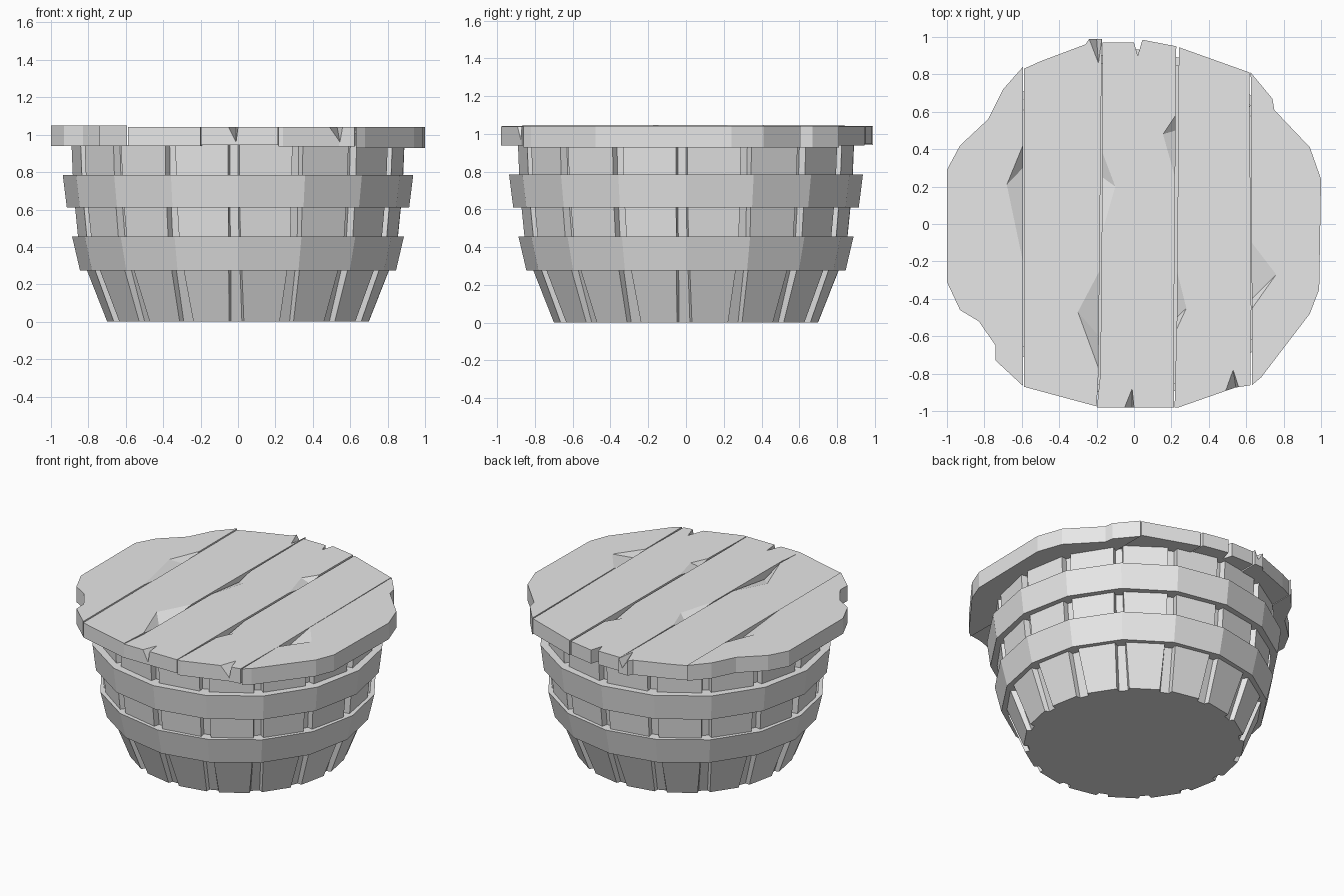
import bpy, bmesh, math
from mathutils import Vector

cube = bpy.data.objects.get("Cube")
if cube:
    bpy.data.objects.remove(cube)

grey = bpy.data.materials.new("weathered grey")
grey.use_nodes = True
GREY = (0.8, 0.8, 0.8, 1)
grey.diffuse_color = GREY
grey.node_tree.nodes["Principled BSDF"].inputs["Base Color"].default_value = GREY
SIDES = 16
STEP = math.tau / SIDES


def make(name, bm):
    bmesh.ops.recalc_face_normals(bm, faces=bm.faces)
    mesh = bpy.data.meshes.new(name)
    bm.to_mesh(mesh)
    bm.free()
    mesh.materials.append(grey)
    obj = bpy.data.objects.new(name, mesh)
    bpy.context.collection.objects.link(obj)
    return obj


def polar(r, a, z):
    return Vector((r * math.cos(a), r * math.sin(a), z))


def loft(bm, rings, closed=False):
    """Bridge rings of points; cap the ends unless the loft closes on itself."""
    loops = [[bm.verts.new(p) for p in ring] for ring in rings]
    n = len(loops[0])
    pairs = list(zip(loops, loops[1:])) + ([(loops[-1], loops[0])] if closed else [])
    for low, high in pairs:
        for i in range(n):
            j = (i + 1) % n
            bm.faces.new((low[i], low[j], high[j], high[i]))
    if not closed:
        bm.faces.new(loops[0])
        bm.faces.new(loops[-1])


# Tub: flat staves separated by recessed grooves
def stave_ring(z, r, half_gap, depth, turn):
    ring = []
    for i in range(SIDES):
        a = i * STEP - turn
        w = half_gap / r
        ring += [polar(r, a - w, z), polar(r - depth, a - w * 0.75, z),
                 polar(r - depth, a + w * 0.75, z), polar(r, a + w, z)]
    return ring


bm = bmesh.new()
loft(bm, [stave_ring(0, 0.70, 0.04, 0.03, 0.012),
          stave_ring(0.28, 0.81, 0.035, 0.04, 0.018),
          stave_ring(0.45, 0.855, 0.032, 0.04, 0.022),
          stave_ring(0.70, 0.88, 0.03, 0.04, 0.026),
          stave_ring(0.945, 0.89, 0.03, 0.04, 0.026)])
make("staves", bm)

# Hoops: flared bands
for name, z0, r0, z1, r1 in (("lower_hoop", 0.275, 0.845, 0.455, 0.887),
                             ("upper_hoop", 0.61, 0.915, 0.785, 0.937)):
    bm = bmesh.new()
    loft(bm, [[polar(r, i * STEP, z) for i in range(SIDES)]
              for r, z in ((r0, z0), (r1, z1), (r1 - 0.12, z1), (r0 - 0.12, z0))], closed=True)
    make(name, bm)


# Lid: planks with chipped edges
def chip(plank, a, b, c, d):
    """Cut a two-sided notch with its valley from c on top to d on the edge face."""
    a, b, c, d = (Vector(p) for p in (a, b, c, d))
    mid = (c + d) / 2
    pts = [c + (c - d) * 0.3, d + (d - c) * 0.3, a * 2 - mid, b * 2 - mid]
    bm = bmesh.new()
    v = [bm.verts.new(p) for p in pts]
    for f in ((0, 1, 2), (0, 1, 3), (0, 2, 3), (1, 2, 3)):
        bm.faces.new([v[i] for i in f])
    cutter = make("chip_cutter", bm)
    cutter.hide_render = True
    mod = plank.modifiers.new("chip", "BOOLEAN")
    mod.object = cutter
    mod.operation = "DIFFERENCE"
    mod.solver = "EXACT"
    bpy.context.view_layer.objects.active = plank
    bpy.ops.object.modifier_apply(modifier=mod.name)
    bpy.data.objects.remove(cutter)


# Each plank: underside height, top height, outline
PLANKS = (
    (0.94, 1.048, [(-.594, .84), (-.70, .72), (-.78, .56), (-.93, .42), (-1, .29), (-1, -.31),
                   (-.93, -.46), (-.83, -.52), (-.74, -.65), (-.74, -.73), (-.594, -.865)]),
    (0.94, 1.042, [(-.589, -.87), (-.2, -.975), (-.19, -.8), (-.178, .4), (-.172, .99),
                   (-.24, .99), (-.26, .96), (-.5, .87), (-.589, .83)]),
    (0.945, 1.04, [(-.198, -.98), (.213, -.98), (.213, -.58), (.226, .95), (.045, .985),
                   (.02, .9), (0, .97), (-.168, .97), (-.168, .4), (-.18, -.8)]),
    (0.937, 1.04, [(.217, -.98), (.24, -.98), (.54, -.875), (.622, -.862), (.627, -.45),
                   (.618, .7), (.618, .81), (.24, .945), (.229, -.5)]),
    (0.928, 1.042, [(.632, -.86), (.68, -.82), (.94, -.48), (.99, -.35), (1, .24), (.94, .41),
                    (.75, .61), (.74, .67), (.624, .81), (.625, .7)]),
)
planks = []
for k, (low, top, outline) in enumerate(PLANKS):
    bm = bmesh.new()
    loft(bm, [[Vector((x, y, z)) for x, y in outline] for z in (low, top)])
    planks.append(make(f"lid_plank_{k + 1}", bm))

# Chips: plank index, edge start, edge end, inner tip, depth, valley foot
CHIPS = (
    (0, (-.594, .42), (-.594, -.2), (-.68, .21), .05, (-.594, .3)),
    (1, (-.19, -.77), (-.184, -.25), (-.30, -.47), .05, (-.187, -.6)),
    (2, (-.168, .38), (-.172, -.05), (-.10, .2), .03, (-.169, .25)),
    (2, (.222, .58), (.22, .25), (.155, .48), .04, (.222, .5)),
    (3, (.229, -.56), (.229, -.25), (.28, -.45), .04, (.229, -.5)),
    (4, (.632, -.45), (.63, -.1), (.76, -.27), .05, (.63, -.4)),
    (2, (-.05, -.98), (0, -.98), (-.01, -.88), .08, (-.01, -.98)),
    (3, (.49, -.892), (.56, -.875), (.53, -.78), .08, (.545, -.875)),
    (1, (-.24, .99), (-.172, .99), (-.19, .86), .06, (-.2, .99)),
)
for k, a, b, c, depth, foot in CHIPS:
    z = PLANKS[k][1]
    chip(planks[k], (*a, z), (*b, z), (*c, z), (*foot, z - depth))
